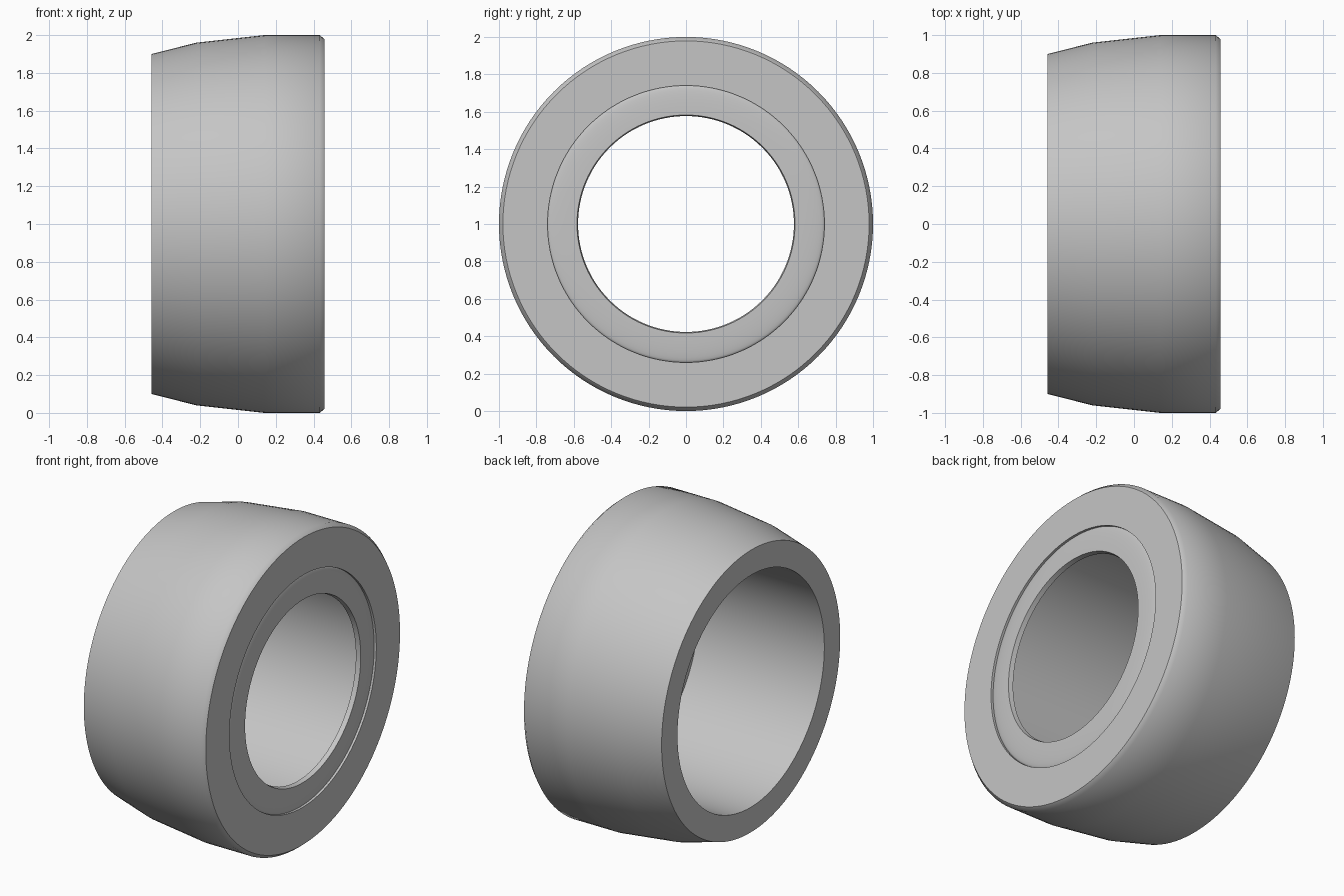
import bpy, bmesh, math
from mathutils import Vector

cube = bpy.data.objects.get("Cube")
if cube:
    bpy.data.objects.remove(cube, do_unlink=True)

SEGMENTS = 128
HALF = 0.458        # half of the width along x
HOLE = 0.583        # small opening in the flange on the +x end
BORE = 0.74         # straight bore, also the outer edge of the groove
GROOVE = 0.016      # groove depth
FLANGE = 0.03       # flange thickness

# Flat grey colour
grey = bpy.data.materials.new("light_grey")
grey.use_nodes = True
colour = (0.56, 0.56, 0.56, 1)
grey.diffuse_color = colour
grey.node_tree.nodes["Principled BSDF"].inputs["Base Color"].default_value = colour

# Cross-section as (x, radius): tapered outside, chamfer and flat end face
profile = [(-HALF, BORE), (-HALF, 0.9), (-0.22, 0.96), (0.14, 1.0),
           (HALF - 0.025, 1.0), (HALF, 0.979), (HALF, BORE)]
# Shallow groove rising in a dome to the flange opening
for i in range(9):
    a = math.radians(90) * i / 8
    profile.append((HALF - GROOVE + GROOVE * math.sin(a),
                    HOLE + (BORE - HOLE) * math.cos(a)))
# Rim of the opening and back of the flange, where the straight bore begins
profile += [(HALF - FLANGE, HOLE - 0.006), (HALF - FLANGE, BORE)]

# Revolve the closed section about the x axis
bm = bmesh.new()
verts = [bm.verts.new((x, 0, r)) for x, r in profile]
edges = [bm.edges.new((v, verts[(i + 1) % len(verts)])) for i, v in enumerate(verts)]
bmesh.ops.spin(bm, geom=verts + edges, cent=Vector(), axis=(1, 0, 0),
               angle=math.tau, steps=SEGMENTS, use_merge=False)
bmesh.ops.remove_doubles(bm, verts=bm.verts, dist=1e-5)
bmesh.ops.recalc_face_normals(bm, faces=bm.faces)
mesh = bpy.data.meshes.new("tapered_ring")
bm.to_mesh(mesh)
bm.free()
mesh.materials.append(grey)

ring = bpy.data.objects.new("tapered_ring", mesh)
ring.location.z = 1
bpy.context.collection.objects.link(ring)

# Smooth shading that rounds the chamfer but keeps the rims sharp
bpy.ops.object.select_all(action="DESELECT")
ring.select_set(True)
bpy.context.view_layer.objects.active = ring
bpy.ops.object.shade_smooth_by_angle(angle=math.radians(45))
